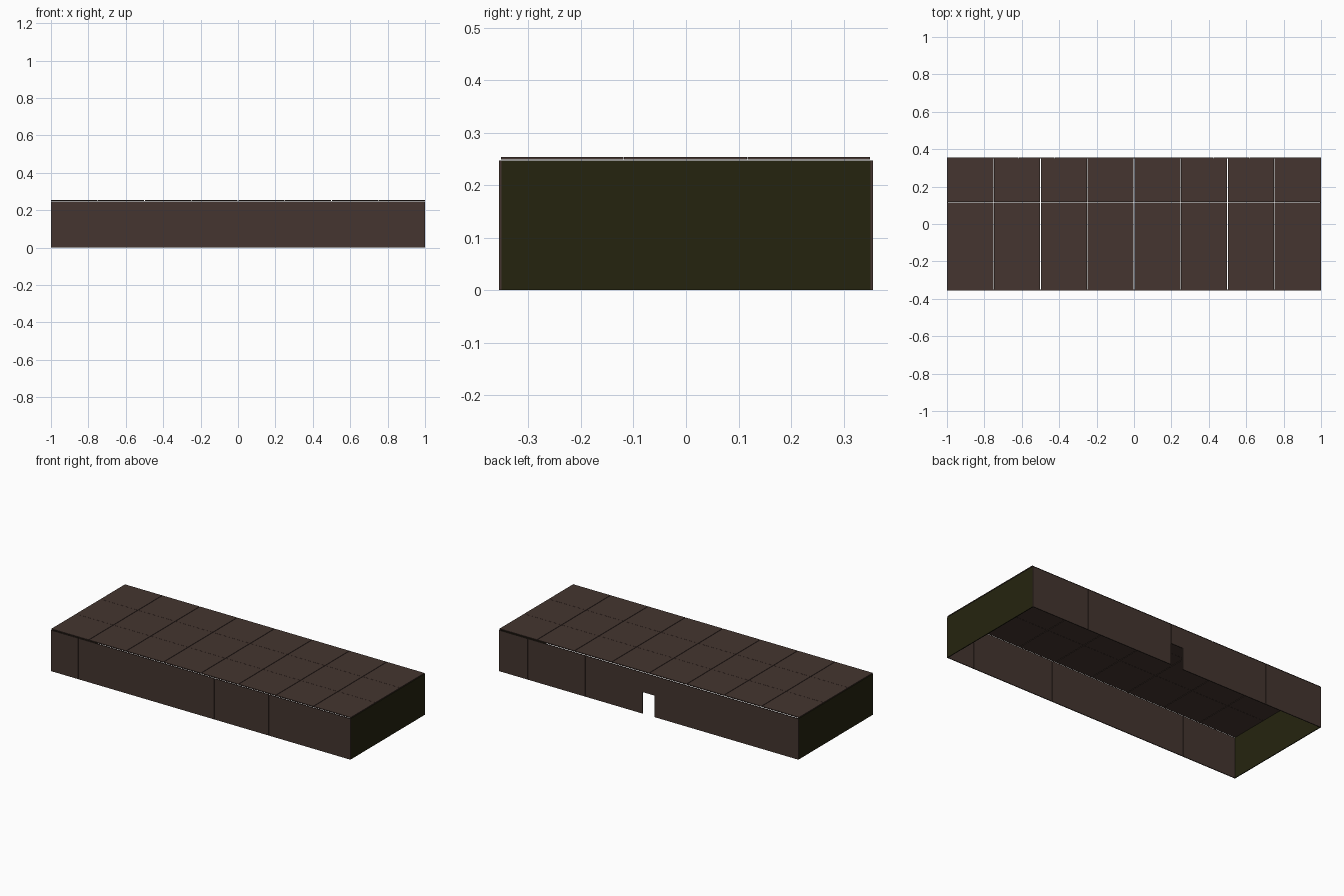
import bpy

if "Cube" in bpy.data.objects:
    bpy.data.objects.remove(bpy.data.objects["Cube"])

T = 0.005        # sheet thickness
H = 0.247        # wall height
Y = 0.3535       # wall centre line


def material(name, rgb):
    m = bpy.data.materials.new(name)
    m.diffuse_color = (*rgb, 1)
    m.use_nodes = True
    m.node_tree.nodes["Principled BSDF"].inputs["Base Color"].default_value = m.diffuse_color
    return m


brown = material("dark brown board", (0.058, 0.036, 0.029))
olive = material("dark olive board", (0.0185, 0.0175, 0.0048))


def board(name, x, y, z, mat):
    """Box from three (low, high) ranges."""
    bpy.ops.mesh.primitive_cube_add(size=1)
    o = bpy.context.object
    o.name = name
    for v in o.data.vertices:
        v.co = [r[0] if c < 0 else r[1] for r, c in zip((x, y, z), v.co)]
    o.data.materials.append(mat)
    return o


# Front wall: eleven equal boards
w = 2 / 11
for i in range(11):
    x = -1 + i * w
    board("front_wall_board", (x + 0.0005, x + w - 0.0005),
          (-Y - T / 2, -Y + T / 2), (0, H), brown)

# Back wall: five boards on each side of a narrow doorway
door, door_h = 0.04, 0.13
w = (1 - door) / 5
for s in (-1, 1):
    for i in range(5):
        a, b = sorted((s * (door + i * w + 0.0005), s * (door + (i + 1) * w - 0.0005)))
        board("back_wall_board", (a, b), (Y - T / 2, Y + T / 2), (0, H), brown)
board("door_lintel", (-door, door), (Y - T / 2, Y + T / 2), (door_h, H), brown)

# End walls
for name, x in (("left_end_wall", -1), ("right_end_wall", 1 - T)):
    board(name, (x, x + T), (-0.351, 0.351), (0, H), olive)

# Roof: eight by three thin tiles, floating just above the walls
tw, td = 0.25, 0.703 / 3
for i in range(8):
    for j in range(3):
        x, y = -1 + i * tw, -0.352 + j * td
        board("roof_tile", (x + (0.0015 if i else 0), x + tw - (0.0015 if i < 7 else 0)),
              (y, y + td - 0.001), (0.249, 0.254), brown)
